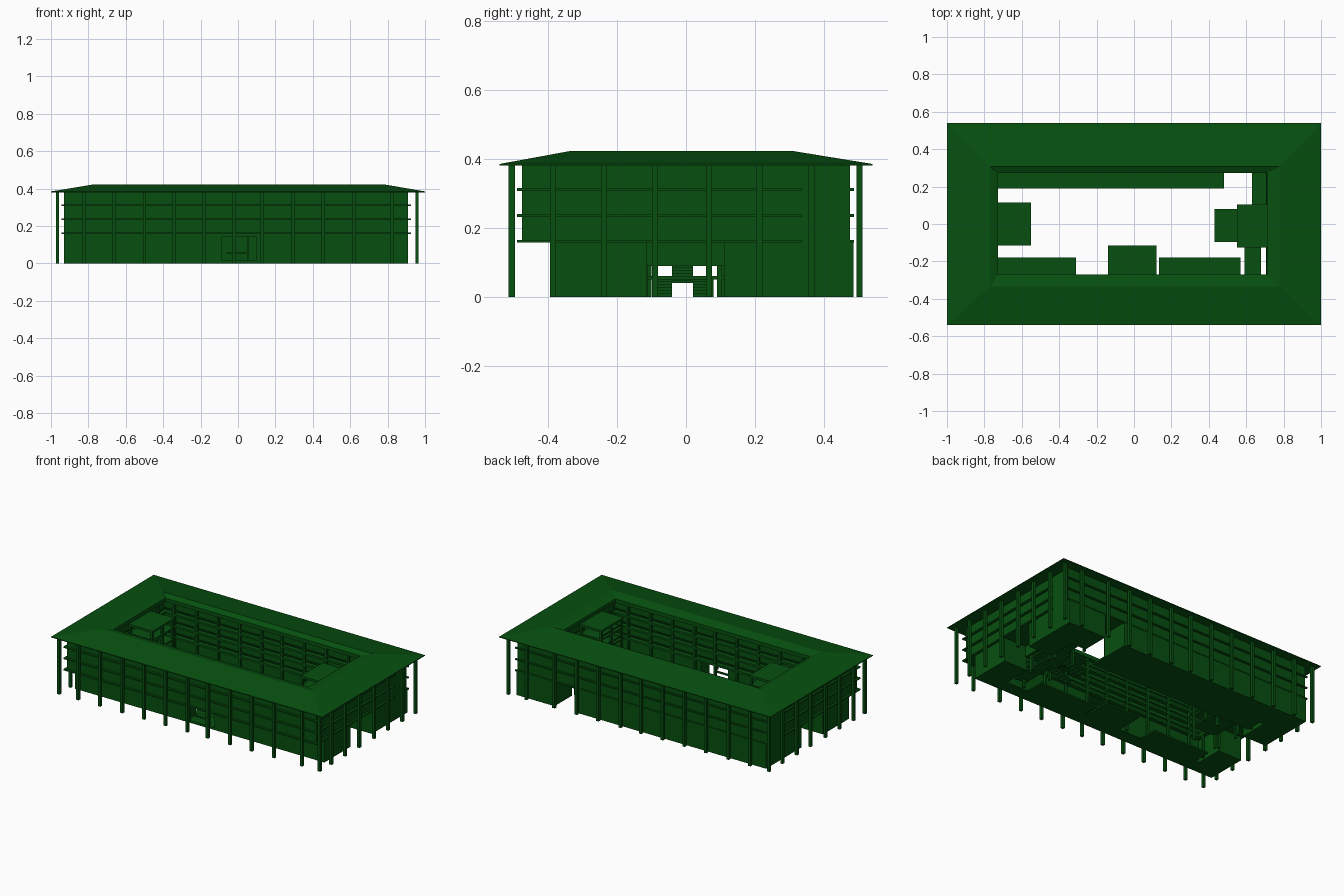
import bpy, bmesh

if "Cube" in bpy.data.objects:
    bpy.data.objects.remove(bpy.data.objects["Cube"])

mat = bpy.data.materials.new("dark_green")
mat.diffuse_color = (0.002, 0.08, 0.005, 1)
mat.use_nodes = True
mat.node_tree.nodes["Principled BSDF"].inputs["Base Color"].default_value = mat.diffuse_color


def make(name, bm):
    me = bpy.data.meshes.new(name)
    bm.normal_update()
    bm.to_mesh(me)
    bm.free()
    ob = bpy.data.objects.new(name, me)
    bpy.context.collection.objects.link(ob)
    me.materials.append(mat)
    return ob


def boxes(name, items):
    """One object made of boxes given as (x0, x1, y0, y1, z0, z1)."""
    bm = bmesh.new()
    for x0, x1, y0, y1, z0, z1 in items:
        for v in bmesh.ops.create_cube(bm, size=1)["verts"]:
            c = v.co
            v.co = (x1 if c.x > 0 else x0, y1 if c.y > 0 else y0, z1 if c.z > 0 else z0)
    return make(name, bm)


def post(x, y, z0, z1, r=0.009):
    return (x - r, x + r, y - r, y + r, z0, z1)


def ring(x0, x1, y0, y1, w, z0, z1):
    """Four boxes forming a rectangular frame of width w, measured inward."""
    return [(x0, x1, y0, y0 + w, z0, z1), (x0, x1, y1 - w, y1, z0, z1),
            (x0, x0 + w, y0 + w, y1 - w, z0, z1), (x1 - w, x1, y0 + w, y1 - w, z0, z1)]


# Upper storeys around the courtyard
L, R, F, B = -0.93, 0.91, -0.475, 0.475
li, ri, fi, bi = -0.755, 0.735, -0.3, 0.3
MID, TOP = 0.16, 0.385
boxes("upper_storeys", [(L, R, F, fi, MID, TOP), (L, R, bi, B, MID, TOP),
                        (L, li, fi, bi, MID, TOP), (ri, R, fi, bi, MID, TOP)])

# Ground floor: recessed front, passages on every side
boxes("ground_floor", [
    (L, -0.1, -0.39, fi, 0, MID), (0.1, R, -0.39, fi, 0, MID),
    (L, 0.48, bi, 0.485, 0, MID), (0.63, R, bi, 0.485, 0, MID),
    (L, li, fi, -0.115, 0, MID), (L, li, 0.11, bi, 0, MID),
    (ri, R, fi, -0.115, 0, MID), (ri, R, 0.11, bi, 0, MID)])

# Door frame and floor of the front entrance
boxes("front_entrance", [(-0.1, -0.085, -0.39, -0.375, 0, 0.15), (0.05, 0.06, -0.39, -0.375, 0, 0.15),
                         (-0.1, 0.1, -0.39, -0.375, 0.145, MID),
                         (-0.06, 0.05, -0.39, -0.38, 0.05, 0.06),
                         (-0.1, 0.1, -0.39, -0.27, 0, 0.015)])

# Floor bands on the outer faces
bands = []
for z in (0.157, 0.232, 0.307):
    bands += [(L - 0.015, R + 0.015, F - 0.015, F, z, z + 0.008),
              (L - 0.012, R + 0.012, B, B + 0.012, z, z + 0.008),
              (L - 0.015, L, F, 0.335, z, z + 0.008),
              (R, R + 0.015, F, 0.335, z, z + 0.008)]
boxes("floor_bands", bands)

# Outer colonnade
col_x = [-0.825, -0.665, -0.5, -0.34, -0.18, -0.02, 0.13, 0.295, 0.455, 0.62, 0.825]
col_y = [-0.385, -0.238, -0.09, 0.067, 0.212, 0.363]
cols = [post(x, y, 0, TOP) for x in [-0.965] + col_x + [0.957] for y in (-0.505, 0.503)]
cols += [post(x, y, 0, TOP) for x in (-0.965, 0.957) for y in col_y]
boxes("outer_columns", cols)

# Courtyard galleries: floor slabs, rails and columns
gal = []
for z in (MID, 0.235, 0.31):
    gal += ring(-0.755, 0.735, -0.3, 0.3, 0.028, z - 0.008, z + 0.006)
    gal += ring(-0.735, 0.715, -0.28, 0.28, 0.006, z + 0.022, z + 0.03)
boxes("gallery_floors", gal)
inner = [post(x, y, 0, TOP, 0.007) for x in col_x[1:-1] for y in (-0.279, 0.279)]
inner += [post(x, y, 0, TOP, 0.007) for x in (-0.734, 0.714) for y in (-0.238, -0.09, 0.067, 0.212)]
boxes("gallery_columns", inner)

# Hipped ring roof: eave, ridge, inner edge, flat underside
loops = [(-1, 1, -0.54, 0.54, 0.38), (-1, 1, -0.54, 0.54, 0.385),
         (-0.77, 0.78, -0.333, 0.307, 0.423),
         (-0.727, 0.71, -0.27, 0.273, 0.405), (-0.727, 0.71, -0.27, 0.273, 0.38)]
bm = bmesh.new()
rows = [[bm.verts.new(p) for p in ((a, c, z), (b, c, z), (b, d, z), (a, d, z))]
        for a, b, c, d, z in loops]
for i, low in enumerate(rows):
    up = rows[(i + 1) % len(rows)]
    for k in range(4):
        n = (k + 1) % 4
        bm.faces.new((low[k], low[n], up[n], up[k]))
make("roof", bm)

# Terraces in the courtyard
boxes("courtyard_terraces", [(-0.727, 0.48, 0.19, 0.3, 0, 0.01),
                             (-0.727, -0.31, -0.3, -0.18, 0, 0.01),
                             (-0.14, 0.12, -0.3, -0.115, 0, 0.01),
                             (0.135, 0.57, -0.3, -0.18, 0, 0.01)])


# Stair towers at both ends of the courtyard
def tower(name, x0, x1, y0, y1):
    parts = [(x0, x1, y0, y1, 0.365, 0.38)]
    for x in (x0 + 0.008, x1 - 0.008):
        for y in (y0 + 0.008, y1 - 0.008):
            parts.append(post(x, y, 0, 0.37, 0.007))
        parts.append(post(x, (y0 + y1) / 2, 0.09, 0.37, 0.007))
    for z in (0.09, 0.16, 0.235, 0.31):
        parts.append((x0, x1, y0, y1, z, z + 0.01))
        parts.append((x0, x0 + 0.005, y0, y1, z + 0.025, z + 0.033))
    # flights between the landings
    for f, z in enumerate((0.16, 0.235, 0.31)):
        for i in range(8):
            t = i / 8 if f % 2 else 1 - (i + 1) / 8
            sx = x0 + (x1 - x0) * t
            sz = z - 0.07 + i * 0.009
            parts.append((sx, sx + (x1 - x0) / 8, -0.035, 0.02, sz, sz + 0.008))
    boxes(name, parts)


tower("right_stair_tower", 0.55, 0.71, -0.125, 0.105)
tower("left_stair_tower", -0.727, -0.55, -0.115, 0.115)

# Parapet wall closing the upper part of the passage
boxes("passage_lintel", [(ri, ri + 0.012, -0.115, 0.11, 0.09, MID)])

# Entry stair: two side flights, a landing, one middle flight, a canopy
steps = [(0.59, 0.68, -0.3, 0.105, 0.05, 0.06), (0.63, 0.71, 0.105, 0.3, 0.05, 0.06),
         (0.43, 0.55, -0.095, 0.08, 0.09, 0.1)]
for i in range(6):
    x, z = 0.45 + i * 0.024, i * 0.009
    for y0, y1 in ((-0.095, -0.04), (0.02, 0.08)):
        steps.append((x, x + 0.024, y0, y1, z, z + 0.009))
    x = 0.59 - i * 0.02
    steps.append((x - 0.02, x, -0.04, 0.02, 0.04 + z, 0.049 + z))
boxes("entry_stair", steps)
